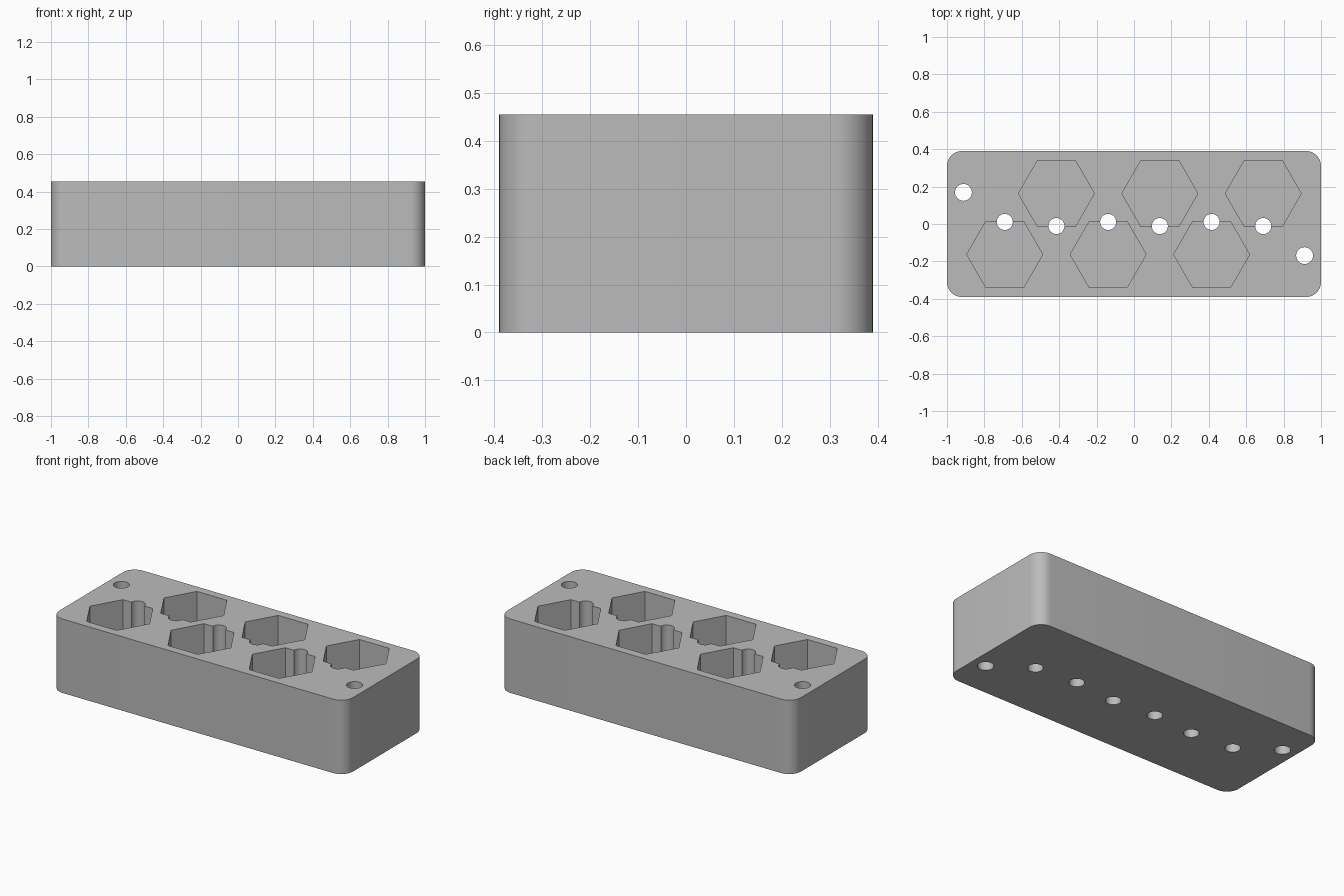
import bpy, bmesh, math

if "Cube" in bpy.data.objects:
    bpy.data.objects.remove(bpy.data.objects["Cube"])

LENGTH, DEPTH, HEIGHT = 2.0, 0.78, 0.455
CORNER = 0.08
FLOOR = 0.05
HEX_R = 0.203

grey = bpy.data.materials.new("plain grey")
grey.diffuse_color = (0.5, 0.5, 0.5, 1)
grey.use_nodes = True
grey.node_tree.nodes["Principled BSDF"].inputs["Base Color"].default_value = grey.diffuse_color


def prism(name, outline, z0, z1):
    """Extrude a closed outline from z0 up to z1."""
    bm = bmesh.new()
    face = bm.faces.new([bm.verts.new((x, y, z0)) for x, y in outline])
    ext = bmesh.ops.extrude_face_region(bm, geom=[face])
    tops = [v for v in ext["geom"] if isinstance(v, bmesh.types.BMVert)]
    bmesh.ops.translate(bm, verts=tops, vec=(0, 0, z1 - z0))
    bmesh.ops.recalc_face_normals(bm, faces=bm.faces)
    mesh = bpy.data.meshes.new(name)
    bm.to_mesh(mesh)
    bm.free()
    mesh.materials.append(grey)
    obj = bpy.data.objects.new(name, mesh)
    bpy.context.collection.objects.link(obj)
    return obj


def ring(cx, cy, r, n):
    return [(cx + r * math.cos(2 * math.pi * i / n),
             cy + r * math.sin(2 * math.pi * i / n)) for i in range(n)]


# Block with rounded vertical corners
outline = []
for k, (sx, sy) in enumerate([(1, 1), (-1, 1), (-1, -1), (1, -1)]):
    for i in range(13):
        a = math.pi / 2 * (k + i / 12)
        outline.append((sx * (LENGTH / 2 - CORNER) + CORNER * math.cos(a),
                        sy * (DEPTH / 2 - CORNER) + CORNER * math.sin(a)))
block = prism("holder_block", outline, 0, HEIGHT)

# Pockets and drain holes; the front row is the back row turned half round
cutters = []
for s in (1, -1):
    for x in (-0.415, 0.138, 0.691):
        cutters.append(prism("hex_pocket_cutter", ring(s * x, s * 0.163, HEX_R, 6),
                             FLOOR, HEIGHT + 0.1))
        cutters.append(prism("drain_hole_cutter", ring(s * x, s * -0.011, 0.043, 32),
                             -0.1, HEIGHT + 0.1))
    # Mounting hole near the end
    cutters.append(prism("mounting_hole_cutter", ring(s * -0.912, s * 0.169, 0.045, 32),
                         -0.1, HEIGHT + 0.1))

bpy.context.view_layer.objects.active = block
block.select_set(True)
for cutter in cutters:
    mod = block.modifiers.new("cut", 'BOOLEAN')
    mod.operation = 'DIFFERENCE'
    mod.solver = 'EXACT'
    mod.object = cutter
    bpy.ops.object.modifier_apply(modifier=mod.name)
for cutter in cutters:
    bpy.data.objects.remove(cutter)

bpy.ops.object.shade_smooth_by_angle(angle=math.radians(30))
